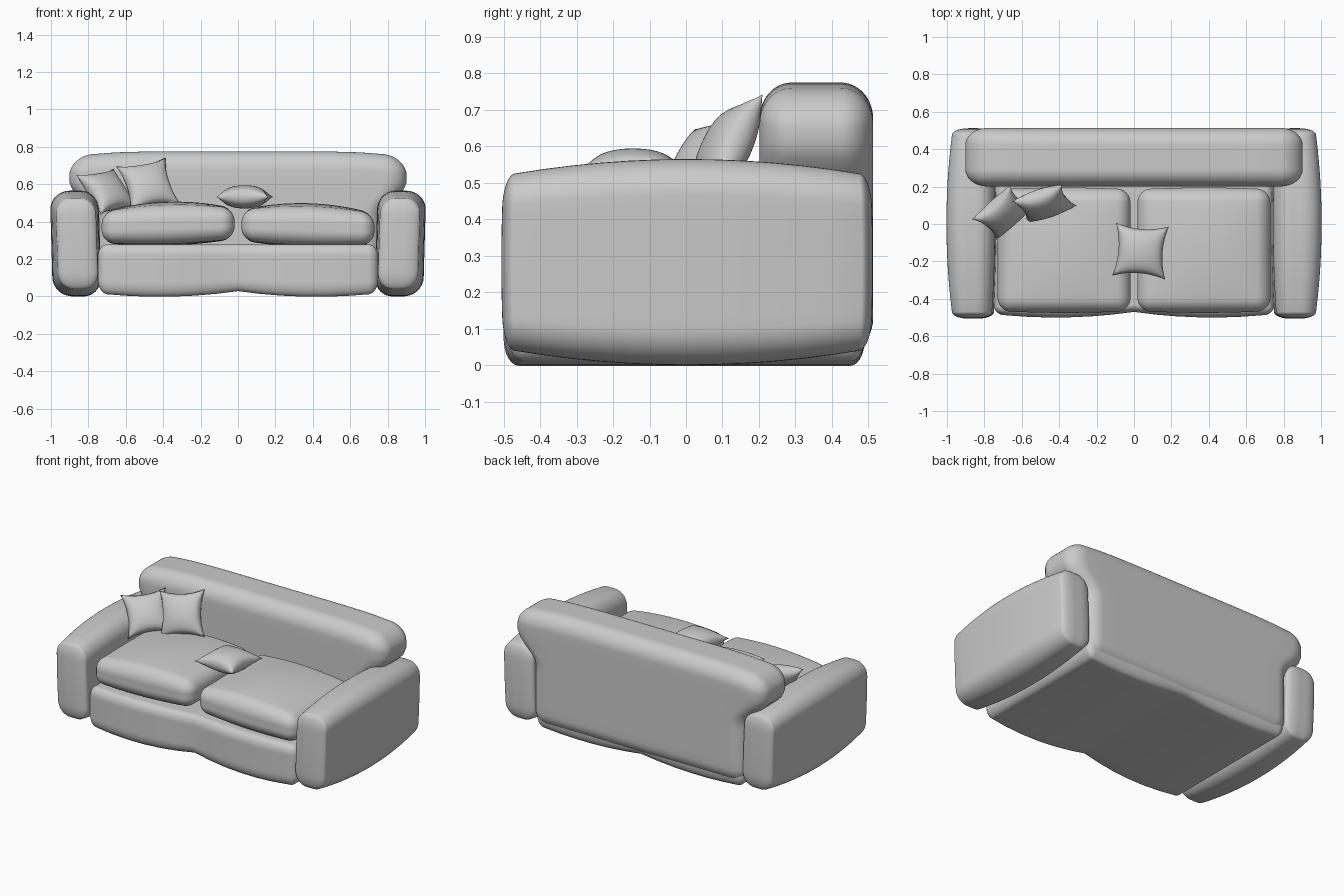
import bpy, bmesh
from mathutils import Vector

if "Cube" in bpy.data.objects:
    bpy.data.objects.remove(bpy.data.objects["Cube"])


def finish(name, bm):
    bmesh.ops.recalc_face_normals(bm, faces=bm.faces)
    mesh = bpy.data.meshes.new(name)
    bm.to_mesh(mesh)
    bm.free()
    mesh.shade_smooth()
    ob = bpy.data.objects.new(name, mesh)
    bpy.context.collection.objects.link(ob)
    return ob


def soft_box(name, centre, half, radius, warp):
    """Rounded box; warp(p, n) adjusts local point p, n is p in -1..1 units."""
    bm = bmesh.new()
    bmesh.ops.create_cube(bm, size=2)
    bmesh.ops.subdivide_edges(bm, edges=bm.edges[:], cuts=23, use_grid_fill=True)
    for v in bm.verts:
        core, d = Vector(), Vector()
        for i in range(3):
            u, sign = abs(v.co[i]), (1 if v.co[i] >= 0 else -1)
            flat = half[i] - radius[i]
            core[i] = sign * flat * min(u / 0.5, 1)
            d[i] = sign * max(u - 0.5, 0) / 0.5
        d.normalize()
        p = Vector(core[i] + d[i] * radius[i] for i in range(3))
        n = Vector(p[i] / half[i] for i in range(3))
        v.co = Vector(centre) + warp(p, n)
    return finish(name, bm)


def pillow(name, centre, across, up, size=0.142, thick=0.062):
    """Square scatter pillow with pulled corners, oriented by two edge directions."""
    a = Vector(across).normalized()
    w = a.cross(Vector(up)).normalized()
    b = w.cross(a)
    bm = bmesh.new()
    for side in (1, -1):
        made = bmesh.ops.create_grid(bm, x_segments=20, y_segments=20, size=1)
        for v in made["verts"]:
            x, y = v.co.x, v.co.y
            gx, gy = max(1 - x * x, 0), max(1 - y * y, 0)
            px = x * (1 - 0.17 * gy * x * x)
            py = y * (1 - 0.17 * gx * y * y)
            v.co = (Vector(centre) + a * px * size + b * py * size
                    + w * side * thick * (gx * gy) ** 0.5)
    bmesh.ops.remove_doubles(bm, verts=bm.verts, dist=0.0005)
    return finish(name, bm)


# Base with two soft lobes at the front and underneath
def base_warp(p, n):
    lobe = 1 - ((abs(p.x) - 0.42) / 0.42) ** 2
    if n.z < 0:
        p.z += 0.03 * n.z * lobe
    if n.y < 0:
        p.y += 0.03 * n.y * lobe
    return p


soft_box("base", (0, 0.01, 0.153), (0.748, 0.48, 0.125), (0.05, 0.04, 0.06), base_warp)


# Back rest, flaring into a wide roll above the arms
def back_warp(p, n):
    t = min(max((p.z + 0.4025 - 0.43) / 0.2, 0), 1)
    t = t * t * (3 - 2 * t)
    p.x *= 1 + 0.175 * t
    if n.z > 0:
        p.z -= 0.035 * abs(n.x) ** 6 * n.z
    return p


soft_box("back_rest", (0, 0.357, 0.4025), (0.767, 0.156, 0.3725), (0.1, 0.09, 0.1), back_warp)

for s, side in ((-1, "left"), (1, "right")):
    # Arms bulge along their length
    def arm_warp(p, n):
        bow = 1 - n.y ** 2
        out = n.x * s
        p.x += s * (out * bow * (0.034 if out > 0 else 0.018) + 0.008 * n.z)
        p.z += n.z * 0.045 * bow
        p.y += 0.006 * n.y * (1 - n.z ** 2)
        return p

    soft_box(side + "_arm", (s * 0.86, 0.003, 0.2825), (0.104, 0.503, 0.2375),
             (0.08, 0.03, 0.085), arm_warp)

    # Seat cushions are crowned and tip up slightly towards the middle
    def cushion_warp(p, n):
        crown = (1 - n.x ** 2) * (1 - 0.6 * n.y ** 2)
        p.z += n.z * crown * (0.045 if n.z > 0 else 0.025) - s * n.x * 0.01
        p.y += 0.01 * n.y * (1 - n.x ** 2)
        return p

    soft_box(side + "_seat_cushion", (s * 0.377 - 0.003 * s, -0.14, 0.375 - 0.004 * s),
             (0.355, 0.325, 0.082), (0.07, 0.07, 0.065), cushion_warp)

# Scatter pillows
pillow("flat_pillow", (0.035, -0.145, 0.532), (0.27, -0.02, 0), (0.02, 0.27, 0))
pillow("upright_pillow", (-0.48, 0.11, 0.595), (0.26, 0.085, 0.045), (-0.08, 0.105, 0.235))
pillow("corner_pillow", (-0.70, 0.06, 0.56), (0.18, 0.16, 0.03), (-0.12, 0.11, 0.20), 0.136)
